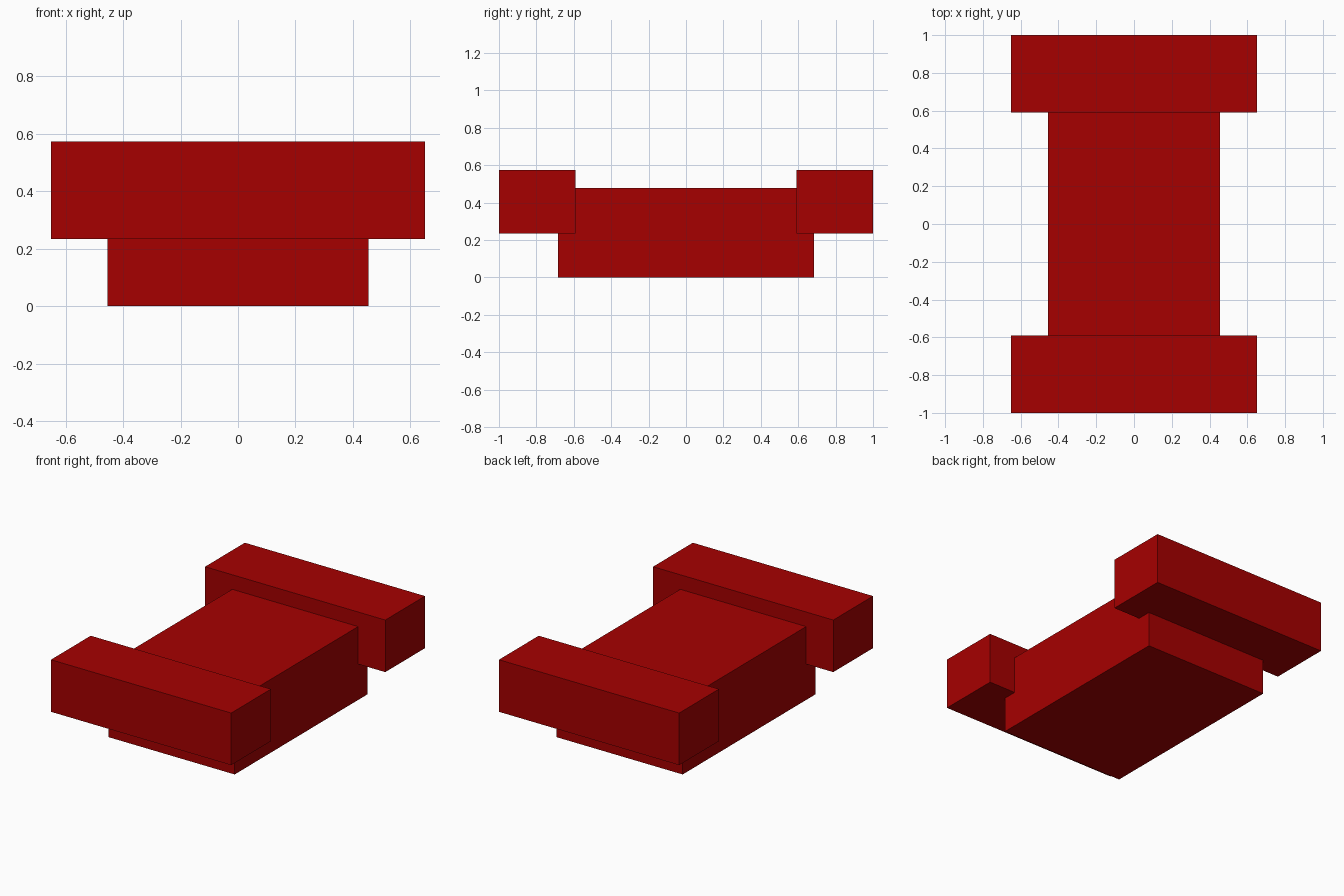
import bpy
import bmesh
from mathutils import Matrix, Vector

cube = bpy.data.objects.get("Cube")
if cube:
    bpy.data.objects.remove(cube, do_unlink=True)

red = bpy.data.materials.new("deep_red")
red.use_nodes = True
red.diffuse_color = (0.38, 0, 0, 1)
red.node_tree.nodes["Principled BSDF"].inputs["Base Color"].default_value = red.diffuse_color


def box(name, low, high):
    """Add a flat-shaded box between two opposite corners."""
    low, high = Vector(low), Vector(high)
    bm = bmesh.new()
    bmesh.ops.create_cube(bm, size=1, matrix=Matrix.Diagonal((*(high - low), 1)))
    mesh = bpy.data.meshes.new(name)
    bm.to_mesh(mesh)
    bm.free()
    mesh.materials.append(red)
    obj = bpy.data.objects.new(name, mesh)
    obj.location = (low + high) / 2
    bpy.context.collection.objects.link(obj)
    return obj


# Central block
box("central_block", (-0.455, -0.684, 0), (0.455, 0.684, 0.479))

# Wide crossbars overlapping both ends of the block
box("front_crossbar", (-0.651, -1, 0.234), (0.651, -0.59, 0.574))
box("back_crossbar", (-0.651, 0.59, 0.234), (0.651, 1, 0.574))
